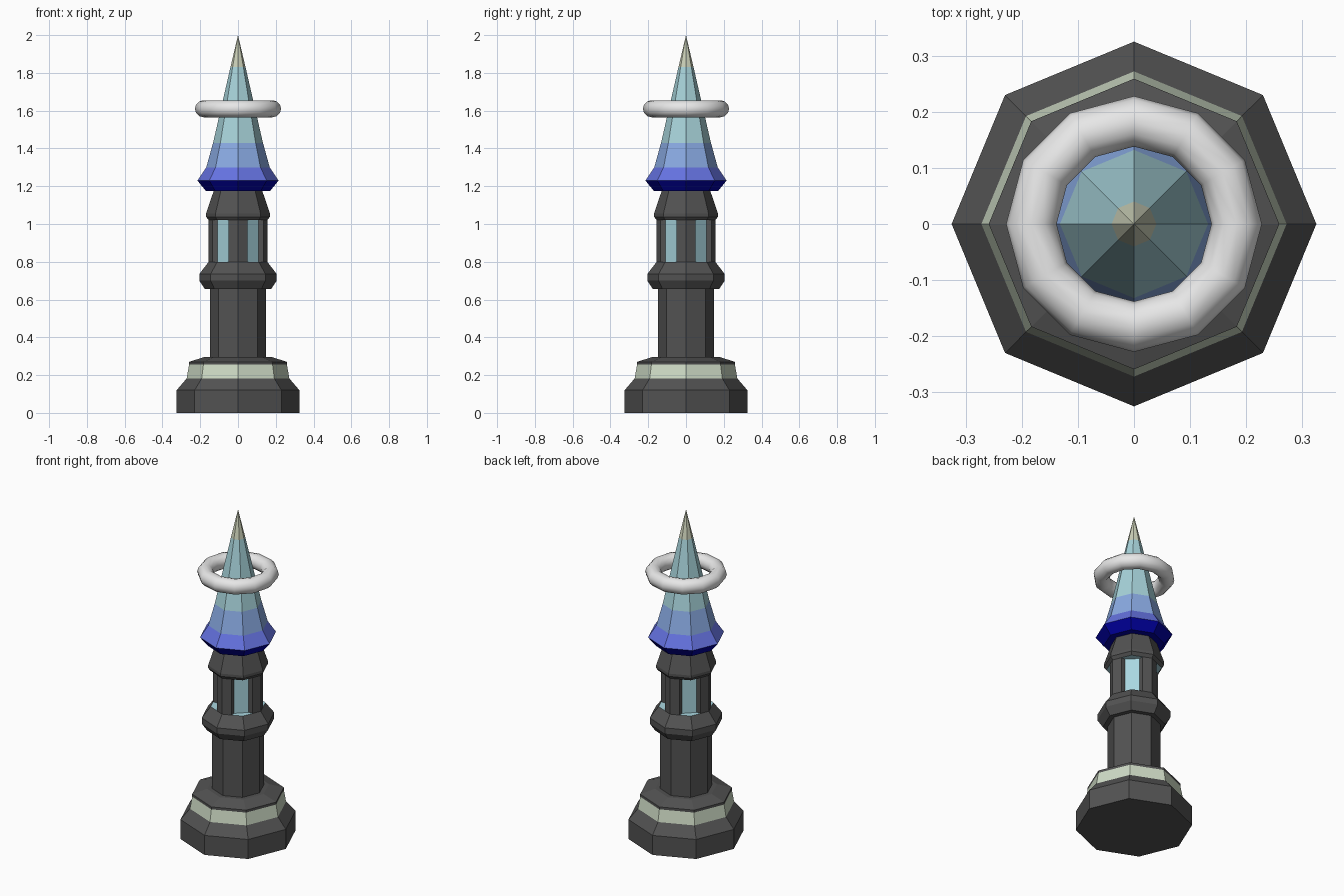
import bpy, bmesh, math

if "Cube" in bpy.data.objects:
    bpy.data.objects.remove(bpy.data.objects["Cube"])


def mat(name, r, g, b):
    m = bpy.data.materials.new(name)
    m.diffuse_color = (r, g, b, 1)
    m.use_nodes = True
    m.node_tree.nodes["Principled BSDF"].inputs["Base Color"].default_value = m.diffuse_color
    return m


stone = mat("dark stone", 0.085, 0.085, 0.085)
band = mat("pale green band", 0.62, 0.71, 0.56)
glass = mat("window pale blue", 0.40, 0.68, 0.75)
navy = mat("navy", 0.0, 0.0, 0.36)
royal = mat("royal blue", 0.13, 0.17, 0.75)
sky = mat("mid blue", 0.25, 0.40, 0.76)
teal = mat("pale teal", 0.38, 0.64, 0.69)
cream = mat("spire tip", 0.60, 0.63, 0.48)
white = mat("ring white", 0.80, 0.80, 0.80)


def finish(name, bm, mats):
    bmesh.ops.recalc_face_normals(bm, faces=bm.faces)
    me = bpy.data.meshes.new(name)
    bm.to_mesh(me)
    bm.free()
    for m in mats:
        me.materials.append(m)
    ob = bpy.data.objects.new(name, me)
    bpy.context.collection.objects.link(ob)
    return ob


def octagon_stack(name, profile, mats, bottom=0, top=0):
    """profile: (radius, z, material of the section above); corners on the axes."""
    bm = bmesh.new()
    rings = []
    for r, z, _ in profile:
        n = 1 if r == 0 else 8
        rings.append([bm.verts.new((r * math.cos(i * math.pi / 4),
                                    r * math.sin(i * math.pi / 4), z)) for i in range(n)])
    for k in range(len(rings) - 1):
        a, b = rings[k], rings[k + 1]
        for i in range(8):
            j = (i + 1) % 8
            vs = [a[i], a[j], b[0]] if len(b) == 1 else [a[i], a[j], b[j], b[i]]
            bm.faces.new(vs).material_index = profile[k][2]
    bm.faces.new(rings[0][::-1]).material_index = bottom
    if len(rings[-1]) > 1:
        bm.faces.new(rings[-1]).material_index = top
    return finish(name, bm, mats)


# Stepped base with pale band
octagon_stack("base", [(0.325, 0, 0), (0.325, 0.12, 0), (0.272, 0.182, 1),
                       (0.259, 0.255, 0), (0.259, 0.27, 0), (0.175, 0.297, 0)], [stone, band])

# Shaft and collar, the top cap forms the window sills
octagon_stack("shaft", [(0.147, 0.29, 0), (0.147, 0.655, 0), (0.175, 0.655, 0), (0.205, 0.70, 0),
                        (0.205, 0.735, 0), (0.155, 0.80, 0)], [stone, glass], top=1)

# Lantern room: four pillars on the axes, glass set back on the diagonals
outline = []
for q in range(4):
    c, s = round(math.cos(q * math.pi / 2)), round(math.sin(q * math.pi / 2))
    for x, y in [(0.155, 0), (0.134, 0.05), (0.108, 0.05), (0.05, 0.108), (0.05, 0.134)]:
        outline.append((x * c - y * s, x * s + y * c))
bm = bmesh.new()
low = [bm.verts.new((x, y, 0.80)) for x, y in outline]
high = [bm.verts.new((x, y, 1.02)) for x, y in outline]
for i in range(20):
    j = (i + 1) % 20
    f = bm.faces.new([low[i], low[j], high[j], high[i]])
    f.material_index = 1 if i % 5 == 2 else 0
finish("lantern_room", bm, [stone, glass])

# Neck above the windows
octagon_stack("neck", [(0.155, 1.02, 0), (0.169, 1.038, 0), (0.169, 1.055, 0), (0.127, 1.18, 0)],
              [stone, glass], bottom=1)

# Banded spire roof
octagon_stack("roof", [(0.17, 1.175, 0), (0.215, 1.23, 1), (0.168, 1.30, 2), (0.132, 1.43, 3),
                       (0.04, 1.83, 4), (0, 2.0, 4)], [navy, royal, sky, teal, cream])

# Floating ring
bpy.ops.mesh.primitive_torus_add(major_segments=12, minor_segments=12, major_radius=0.183,
                                 minor_radius=0.045, location=(0, 0, 1.61))
ring = bpy.context.object
ring.name = "floating_ring"
ring.data.materials.append(white)
bpy.ops.object.shade_smooth()
